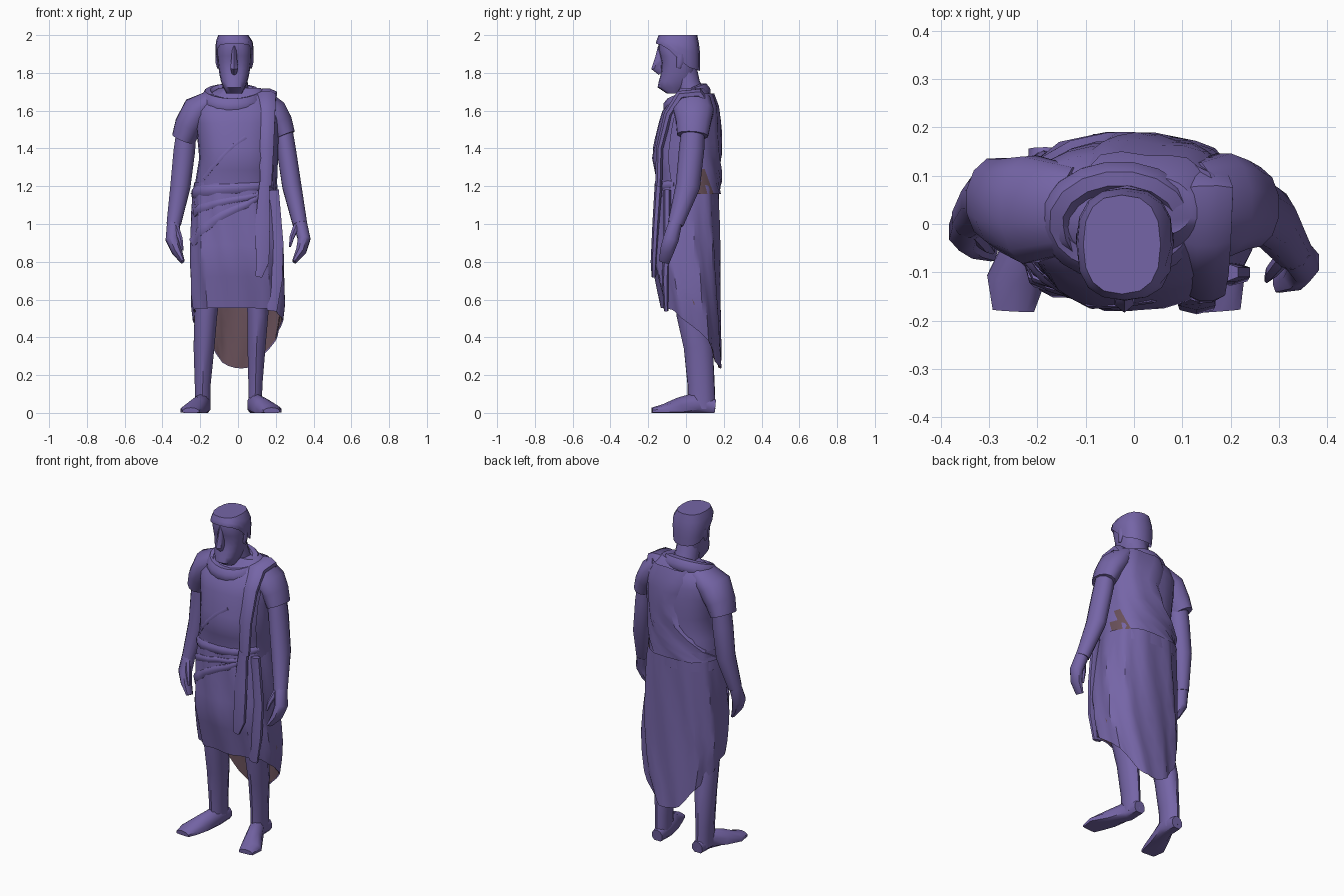
import bpy, bmesh, math
from mathutils import Vector


def colour(name, rgb):
    m = bpy.data.materials.new(name)
    m.diffuse_color = (*rgb, 1)
    return m


PURPLE = colour("muted purple", (0.178, 0.13, 0.385))
LINING = colour("brown lining", (0.14, 0.08, 0.10))


def finish(name, bm, angle=40, recalc=True):
    if recalc:
        bmesh.ops.recalc_face_normals(bm, faces=bm.faces)
    me = bpy.data.meshes.new(name)
    bm.to_mesh(me)
    bm.free()
    me.materials.append(PURPLE)
    me.materials.append(LINING)
    ob = bpy.data.objects.new(name, me)
    bpy.context.collection.objects.link(ob)
    bpy.ops.object.select_all(action='DESELECT')
    ob.select_set(True)
    bpy.context.view_layer.objects.active = ob
    bpy.ops.object.shade_smooth_by_angle(angle=math.radians(angle))
    return ob


def lerp(table, z):
    """Interpolate the row (key, values...) of an ascending table."""
    if z <= table[0][0]:
        return table[0][1:]
    for p, q in zip(table, table[1:]):
        if z <= q[0]:
            t = (z - p[0]) / (q[0] - p[0])
            return [a + (b - a) * t for a, b in zip(p[1:], q[1:])]
    return table[-1][1:]


def on_body(table, a, z, off=0.0):
    """Point on a rounded-box section (z, x0, x1, y0, y1) at angle a."""
    x0, x1, y0, y1 = lerp(table, z)
    c, s = math.cos(a), math.sin(a)
    x = (x0 + x1) / 2 + (x1 - x0) / 2 * math.copysign(abs(c) ** 0.8, c) + off * c
    y = (y0 + y1) / 2 + (y1 - y0) / 2 * math.copysign(abs(s) ** 0.8, s) + off * s
    return Vector((x, y, z))


def shell(name, table, top, hem, rows, n=24, off=None, cap=False, angle=40, inside=False):
    """Closed drape from a flat top down to a hem that depends on direction."""
    bm = bmesh.new()
    grid = []
    for i in range(rows + 1):
        ring = []
        for j in range(n):
            a = math.tau * j / n
            z = top + (hem(a) - top) * i / rows
            ring.append(bm.verts.new(on_body(table, a, z, off(a, z) if off else 0)))
        grid.append(ring)
    for p, q in zip(grid, grid[1:]):
        for j in range(n):
            k = (j + 1) % n
            f = bm.faces.new((p[k], q[k], q[j], p[j]) if inside else (p[j], q[j], q[k], p[k]))
            f.material_index = int(inside)
    if cap:
        bm.faces.new(grid[0])
    return finish(name, bm, angle, False)


def tube(name, pts, sides=8, ref=(1, 0, 0), closed=False, floor=False):
    """Sweep ellipses (x, y, z, width, depth) along a path."""
    bm = bmesh.new()
    P = [Vector(p[:3]) for p in pts]
    n, rings = len(P), []
    for i, p in enumerate(pts):
        a = P[i - 1] if closed or i else P[0]
        b = P[(i + 1) % n] if closed or i < n - 1 else P[-1]
        t = (b - a).normalized()
        u = Vector(ref)
        u = (u - t * u.dot(t)).normalized()
        v = t.cross(u)
        ring = []
        for j in range(sides):
            w = math.tau * (j + 0.5) / sides
            q = P[i] + u * p[3] * math.cos(w) + v * p[4] * math.sin(w)
            if floor:
                q.z = max(q.z, 0)
            ring.append(bm.verts.new(q))
        rings.append(ring)
    for i in range(n if closed else n - 1):
        p, q = rings[i], rings[(i + 1) % n]
        for j in range(sides):
            k = (j + 1) % sides
            bm.faces.new((p[j], p[k], q[k], q[j]))
    if not closed:
        bm.faces.new(rings[0])
        bm.faces.new(rings[-1])
    return finish(name, bm, 50)


# Tunic torso
TORSO = [(1.1, -.24, .205, -.155, .175), (1.2, -.23, .19, -.15, .175), (1.35, -.205, .195, -.18, .175),
         (1.5, -.22, .2, -.155, .175), (1.6, -.235, .215, -.125, .165), (1.68, -.2, .19, -.06, .145),
         (1.72, -.10, .12, -.03, .10)]
shell("tunic_torso", TORSO, 1.72, lambda a: 1.1, 10, cap=True)

# Wrapped skirt, short in front and long behind, with a brown inside
SKIRT = [(.2, -.17, .13, -.05, .185), (.4, -.22, .22, -.10, .18), (.6, -.25, .25, -.135, .175),
         (.8, -.25, .24, -.175, .175), (1.1, -.24, .215, -.16, .175), (1.24, -.23, .19, -.15, .175)]
HEM = [(-1, .555), (-.5, .55), (0, .485), (.6, .38), (.9, .265), (1, .235)]


def folds(a, z):
    return .009 * math.sin(10 * a + 7 * z) * min(1, max(0, (1.25 - z) / .2))


def hem(a):
    return lerp(HEM, math.sin(a + .15))[0]


shell("wrapped_skirt", SKIRT, 1.22, hem, 8, n=40, off=folds, angle=35)
shell("skirt_lining", SKIRT, 1.0, lambda a: hem(a) + .003, 7, n=40,
      off=lambda a, z: folds(a, z) - .006, angle=35, inside=True)

# Cloak over the left side of the back, with a curved free edge
EDGE = [(1.16, 195), (1.24, 150), (1.35, 112), (1.5, 98), (1.7, 120)]
bm = bmesh.new()
rows = []
for i in range(9):
    z = 1.69 - .53 * i / 8
    end = math.radians(lerp(EDGE, z)[0])
    rows.append([bm.verts.new(on_body(TORSO, -.45 + (end + .45) * j / 12, z,
                 (.012 if j < 12 else -.005) + .005 * math.sin(j * 2.1 + z * 3))) for j in range(13)])
for p, q in zip(rows, rows[1:]):
    for j in range(12):
        f = bm.faces.new((p[j], q[j], q[j + 1], p[j + 1]))
        c = f.calc_center_median()
        # brown lining shows in the gap under the left arm
        f.material_index = int(c.z < 1.28 and c.x > .15 and .05 < c.y < .12)
finish("back_cloak", bm, 40, False)

# Neck cowl
cowl = []
for k in range(18):
    a = math.tau * k / 18
    s = math.sin(a)
    cowl.append((-.03 + .13 * math.cos(a), .005 + .09 * s, 1.66 + .04 * s, .048, .038))
tube("neck_cowl", cowl, 8, (0, 0, 1), closed=True)

# Waist roll and diagonal folds lying on the cloth
roll = []
for k in range(11):
    t = k / 10
    p = on_body(TORSO, math.radians(-185 + 165 * t), 1.16 + .05 * t, -.005)
    roll.append((*p, .035 - .01 * t, .02))
tube("waist_roll", roll, 8, (0, 0, 1))
for i, (drop, w) in enumerate([(.10, .025), (.26, .03)]):
    path = []
    for k in range(10):
        t = k / 9
        a = math.radians(-165 + 110 * t)
        z = 1.16 - drop * (1 - t)
        path.append((*on_body(SKIRT, a, z, folds(a, z) - .002), w * (1 - .5 * t), .011))
    tube("skirt_fold_%d" % (i + 1), path, 8, (0, 0, 1))
tube("chest_fold", [(*on_body(TORSO, math.radians(-140 + 60 * t), 1.24 + .22 * t, -.004), .012, .008)
                    for t in (0, .25, .5, .75, 1)], 6, (0, 0, 1))

# Shoulder sash and hanging tail
tube("shoulder_sash", [(.14, .12, 1.55, .035, .012), (.145, .12, 1.63, .045, .02), (.15, .07, 1.69, .06, .03),
                       (.15, -.03, 1.68, .055, .03), (.15, -.095, 1.58, .05, .025), (.15, -.14, 1.4, .042, .02),
                       (.148, -.145, 1.2, .032, .02)], 8)
tube("sash_tail", [(.14, -.145, 1.22, .03, .02), (.13, -.16, 1.0, .045, .018), (.13, -.17, .8, .04, .017),
                   (.11, -.17, .72, .02, .012)], 6)
tube("side_tail", [(.19, -.10, 1.18, .03, .02), (.21, -.10, .9, .035, .02), (.20, -.11, .7, .04, .018),
                   (.18, -.105, .54, .03, .012)], 6)

# Sleeves
tube("right_sleeve", [(-.12, .03, 1.67, .05, .09), (-.215, .03, 1.60, .085, .115), (-.262, .04, 1.52, .077, .10),
                      (-.29, .05, 1.45, .064, .09)], 12)
tube("left_sleeve", [(.13, .04, 1.67, .05, .09), (.185, .04, 1.60, .075, .11), (.222, .04, 1.54, .068, .095),
                     (.25, .035, 1.47, .056, .085)], 12)

# Arms, hands and thumbs
tube("right_arm", [(-.27, .05, 1.52, .055, .06), (-.285, .05, 1.38, .06, .062), (-.305, .05, 1.2, .056, .058),
                   (-.34, .01, 1.0, .04, .04)], 10)
tube("right_hand", [(-.34, .01, 1.01, .038, .036), (-.348, -.015, .92, .038, .045), (-.325, -.035, .86, .03, .04),
                    (-.293, -.05, .80, .012, .03)])
tube("right_thumb", [(-.33, -.015, .99, .018, .018), (-.305, -.045, .92, .014, .015), (-.293, -.055, .86, .006, .008)], 6)
tube("left_arm", [(.235, .04, 1.53, .05, .06), (.255, .03, 1.4, .053, .067), (.285, .01, 1.2, .053, .065),
                  (.328, -.055, 1.0, .04, .042)], 10)
tube("left_hand", [(.328, -.055, 1.01, .038, .038), (.35, -.08, .92, .036, .045), (.335, -.10, .86, .03, .04),
                   (.297, -.115, .80, .012, .03)])
tube("left_thumb", [(.31, -.07, .99, .018, .018), (.285, -.10, .93, .014, .015), (.275, -.115, .88, .006, .008)], 6)

# Legs and bare feet
tube("right_leg", [(-.14, .02, .85, .075, .085), (-.17, .03, .52, .063, .08), (-.18, .065, .35, .058, .077),
                   (-.187, .08, .15, .044, .072), (-.187, .083, .02, .042, .072)], 10)
tube("left_leg", [(.10, .01, .85, .07, .085), (.105, .03, .52, .058, .08), (.098, .065, .35, .05, .077),
                  (.092, .08, .15, .039, .07), (.09, .083, .02, .038, .072)], 10)
for name, hx, tx in (("right_foot", -.184, -.25), ("left_foot", .088, .178)):
    mid = (hx + tx) / 2
    tube(name, [(hx, .155, .03, .036, .04), (hx, .06, .04, .042, .07), (mid, -.04, .02, .052, .06),
                (tx * .9 + mid * .1, -.12, .012, .062, .034), (tx, -.18, .008, .045, .02)], 10, floor=True)

# Neck and head
tube("neck", [(-.01, .04, 1.64, .085, .085), (-.015, .01, 1.74, .07, .065), (-.02, -.02, 1.85, .07, .07)], 10)
HEAD = [(1.69, -.06, .02, -.10, -.02), (1.725, -.08, .04, -.153, .02), (1.77, -.095, .055, -.14, .045),
        (1.805, -.10, .062, -.13, .05), (1.86, -.108, .07, -.13, .055), (1.93, -.11, .072, -.148, .06),
        (2.0, -.10, .055, -.14, .05)]
shell("head", HEAD, 1.99, lambda a: 1.69, 9, 16, cap=True)
tube("nose", [(-.02, -.13, 1.94, .012, .018), (-.02, -.14, 1.87, .018, .026), (-.02, -.15, 1.825, .024, .034),
              (-.02, -.13, 1.80, .014, .018)], 6)

# Cropped hair with a fringe and longer back
HAIR = [(1.8, -.105, .07, -.13, .075), (1.9, -.12, .082, -.145, .075), (1.96, -.119, .082, -.16, .068),
        (2.0, -.105, .055, -.145, .06)]
HAIR_HEM = [(-1, 1.955), (-.5, 1.94), (-.1, 1.88), (.3, 1.83), (1, 1.81)]
shell("hair", HAIR, 2.0, lambda a: lerp(HAIR_HEM, math.sin(a))[0], 4, 16, cap=True, angle=35)

# Ears
for name, x in (("right_ear", -.11), ("left_ear", .072)):
    tube(name, [(x, -.03, 1.90, .01, .022), (x, -.03, 1.86, .012, .02), (x * .95, -.04, 1.825, .006, .01)], 6)
